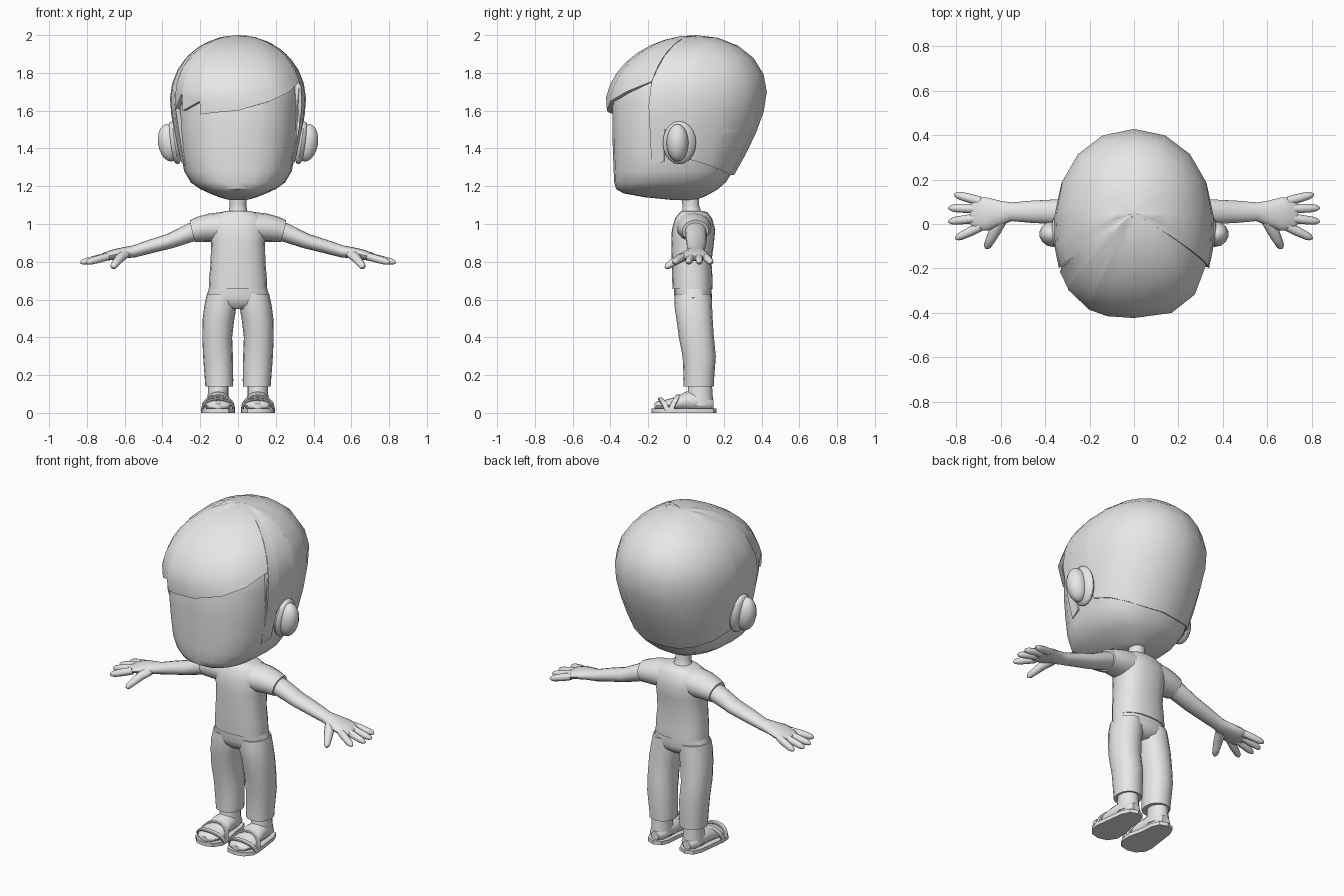
import bpy, math
from mathutils import Vector

if "Cube" in bpy.data.objects:
    bpy.data.objects.remove(bpy.data.objects["Cube"])

grey = bpy.data.materials.new("plain_grey")
grey.diffuse_color = (0.8, 0.8, 0.8, 1)
grey.use_nodes = True
grey.node_tree.nodes["Principled BSDF"].inputs["Base Color"].default_value = grey.diffuse_color


def add_mesh(name, verts, faces, mirror=False):
    me = bpy.data.meshes.new(name)
    me.from_pydata(verts, [], faces)
    me.materials.append(grey)
    ob = bpy.data.objects.new(name, me)
    bpy.context.collection.objects.link(ob)
    if mirror:
        ob.modifiers.new("mirror", 'MIRROR').use_mirror_merge = False
    return ob


def spow(v, p):
    return math.copysign(abs(v) ** p, v)


def tube(name, pts, up=(0, 1, 0), axis=None, n=2.0, sides=16, mirror=False):
    """Loft closed sections (x, y, z, side radius, up radius) along a path."""
    up, verts, faces = Vector(up), [], []
    P = [Vector(p[:3]) for p in pts]
    for i, p in enumerate(pts):
        t = Vector(axis) if axis else (P[min(i + 1, len(P) - 1)] - P[max(i - 1, 0)]).normalized()
        side = t.cross(up).normalized()
        nor = side.cross(t).normalized()
        for k in range(sides):
            a = 2 * math.pi * k / sides
            verts.append(P[i] + side * p[3] * spow(math.cos(a), 2 / n)
                         + nor * p[4] * spow(math.sin(a), 2 / n))
    # side x nor = -t, so rings wind clockwise about the path
    for i in range(len(pts) - 1):
        for k in range(sides):
            a, b = i * sides + k, i * sides + (k + 1) % sides
            faces.append((a, a + sides, b + sides, b))
    faces.append(list(range(sides)))
    faces.append([len(verts) - 1 - k for k in range(sides)])
    return add_mesh(name, verts, faces, mirror)


def ellipsoid(name, loc, rad, tilt=0):
    bpy.ops.mesh.primitive_uv_sphere_add(segments=14, ring_count=10)
    ob = bpy.context.object
    ob.name = name
    for v in ob.data.vertices:
        c = Vector((v.co.x * rad[0], v.co.y * rad[1], v.co.z * rad[2]))
        ca, sa = math.cos(tilt), math.sin(tilt)
        v.co = Vector((c.x * ca + c.z * sa, c.y, c.z * ca - c.x * sa)) + Vector(loc)
    ob.location = (0, 0, 0)
    ob.data.materials.append(grey)
    ob.modifiers.new("mirror", 'MIRROR').use_mirror_merge = False


# Head: height, half width, front y, back y
head = [(1.128, .05, -.08, .05), (1.142, .10, -.22, .09), (1.162, .15, -.33, .13),
        (1.185, .20, -.37, .17), (1.22, .25, -.38, .21), (1.28, .285, -.383, .25),
        (1.38, .305, -.387, .30), (1.5, .325, -.39, .36), (1.65, .33, -.39, .39),
        (1.75, .325, -.365, .38), (1.84, .27, -.29, .33), (1.92, .16, -.16, .22)]
tube("head", [(0, (f + b) / 2, z, w, (b - f) / 2) for z, w, f, b in head],
     axis=(0, 0, 1), n=2.5, sides=24)


# Hair: a dome whose lower edge follows (angle, height) pairs
def hair_point(theta, a):
    c, s = math.cos(theta), math.sin(theta)
    p = 2 / 2.6 if s < 0 else 2 / 2.1
    x, y = spow(c, p), spow(s, p)
    if a < 90:
        u = math.cos(math.radians(a))
        r = math.sin(math.radians(a))
        return (.36 * r * x, .425 * r * y + .05 * u, 1.66 + .34 * u)
    u = (a - 90) / 60
    depth = .425 * (1 - .1 * u if s < 0 else 1 - .4 * u ** 1.4)
    return (.36 * (1 - .2 * u ** 1.5) * x, depth * y, 1.66 - .4 * u)


side = [(-11, 1.5), (2, 1.5), (4, 1.34), (25, 1.31), (46, 1.28), (68, 1.26)]
edge = [(-180 - t, z) for t, z in reversed(side)]
edge += [(-168, 1.33), (-158, 1.31), (-155, 1.61), (-141.5, 1.69), (-141, 1.60),
         (-118.5, 1.65), (-118, 1.58), (-104, 1.59), (-90, 1.60), (-68, 1.65),
         (-45, 1.70), (-22.6, 1.755), (-22, 1.31), (-12, 1.33)]
edge += side + [(90, 1.26)]
rows, hv, hf = 9, [(0, .05, 2.0)], []
for t, z in edge:
    end = math.degrees(math.acos((z - 1.66) / .34)) if z > 1.66 else 90 + (1.66 - z) / .4 * 60
    hv += [hair_point(math.radians(t), end * (k + 1) / rows) for k in range(rows)]
for i in range(len(edge)):
    a, b = 1 + i * rows, 1 + (i + 1) % len(edge) * rows
    hf.append((0, a, b))
    hf += [(a + k, a + k + 1, b + k + 1, b + k) for k in range(rows - 1)]
hair = add_mesh("hair", hv, hf)
shell = hair.modifiers.new("thickness", 'SOLIDIFY')
shell.thickness, shell.offset = .022, -1

# Ears
ellipsoid("ear_rim", (.335, -.035, 1.43), (.035, .088, .115), .15)
ellipsoid("ear_lobe", (.365, -.045, 1.43), (.06, .058, .1), .15)

# Neck and shirt
tube("neck", [(0, .035, 1.03, .075, .07), (0, .03, 1.065, .05, .05),
              (0, .025, 1.1, .044, .044), (0, .02, 1.17, .05, .05)], axis=(0, 0, 1))
tube("shirt", [(0, .035, .655, .155, .106), (0, .033, .72, .152, .107),
               (0, .03, .8, .145, .105), (0, .035, .9, .143, .113),
               (0, .04, .97, .152, .115), (0, .04, 1.03, .14, .098),
               (0, .04, 1.06, .10, .075), (0, .035, 1.07, .06, .058)],
     axis=(0, 0, 1), n=2.4, sides=20)
tube("sleeve", [(.07, .04, .985, .095, .08), (.15, .045, .98, .09, .075),
                (.2, .048, .972, .08, .068), (.24, .05, .962, .07, .06)],
     up=(0, 0, 1), mirror=True)

# Arms, hands, fingers and thumbs
tube("arm", [(.18, .05, .975, .055, .05), (.25, .052, .955, .058, .05),
             (.36, .055, .91, .055, .04), (.46, .055, .882, .05, .036),
             (.55, .055, .855, .042, .032), (.6, .05, .848, .055, .03),
             (.66, .045, .838, .075, .027), (.71, .045, .825, .075, .022),
             (.735, .045, .82, .05, .012)], up=(0, 0, 1), mirror=True)
for name, y0, y1, x1 in (("index_finger", -.012, -.062, .795), ("middle_finger", .028, .012, .825),
                         ("ring_finger", .068, .072, .825), ("little_finger", .102, .132, .80)):
    pts = [(.69 + (x1 - .69) * t, y0 + (y1 - y0) * t, .828 - .03 * t, r, r)
           for t, r in ((0, .02), (.4, .021), (.85, .018), (1, .013), (1.08, .004))]
    tube(name, pts, up=(0, 0, 1), sides=10, mirror=True)
tube("thumb", [(.6, .02, .84, .03, .025), (.625, -.03, .82, .027, .024), (.645, -.07, .795, .022, .02),
               (.66, -.1, .775, .017, .017), (.664, -.11, .768, .006, .006)],
     up=(0, 0, 1), sides=10, mirror=True)

# Trousers
tube("trouser_hips", [(0, .035, .55, .09, .06), (0, .038, .575, .15, .09),
                      (0, .038, .61, .17, .1), (0, .035, .672, .15, .098)],
     axis=(0, 0, 1), n=2.4, sides=20)
tube("trouser_leg", [(.1, .068, .14, .073, .08), (.1, .068, .17, .075, .08),
                     (.106, .07, .3, .079, .088), (.11, .055, .4, .079, .093),
                     (.103, .045, .5, .084, .096), (.092, .038, .57, .086, .1),
                     (.085, .038, .63, .08, .097)], axis=(0, 0, 1), n=2.2, mirror=True)

# Feet
tube("ankle", [(.105, .07, .04, .06, .075), (.105, .075, .1, .055, .066),
               (.105, .075, .16, .055, .062)], axis=(0, 0, 1), mirror=True)
tube("foot", [(.105, -.168, .035, .025, .014), (.105, -.155, .038, .055, .022),
              (.105, -.11, .04, .077, .029), (.105, -.05, .048, .074, .038),
              (.105, .0, .06, .065, .052), (.105, .06, .06, .06, .055),
              (.105, .12, .05, .05, .04), (.105, .145, .045, .025, .025)],
     up=(0, 0, 1), axis=(0, 1, 0), mirror=True)

# Sandal sole: outline extruded upward
outline = [(.195, -.08), (.19, -.13), (.155, -.17), (.105, -.182), (.05, -.17), (.018, -.12),
           (.016, -.06), (.035, .02), (.042, .1), (.06, .145), (.105, .162), (.15, .145),
           (.172, .1), (.182, .02)]
m = len(outline)
outline.reverse()
sv = [(x, y, z) for z in (0, .022) for x, y in outline]
sf = [list(range(m))[::-1], list(range(m, 2 * m))]
sf += [(k, (k + 1) % m, (k + 1) % m + m, k + m) for k in range(m)]
add_mesh("sandal_sole", sv, sf, mirror=True)

# Sandal straps arching over each foot
for name, ya, yb in (("front_strap", -.1, -.135), ("rear_strap", -.08, -.04)):
    pts = []
    for k in range(9):
        a = math.pi * k / 8
        y = ya + (yb - ya) * math.sin(a)
        top = .074 if name == "front_strap" else .09
        pts.append((.105 - .083 * math.cos(a), y, .018 + (top - .018) * math.sin(a) ** .8, .007, .014))
    tube(name, pts, sides=8, n=4, mirror=True)

# Apply modifiers, fix normals and smooth every part
bpy.ops.object.select_all(action='SELECT')
bpy.context.view_layer.objects.active = hair
bpy.ops.object.convert(target='MESH')
bpy.ops.object.mode_set(mode='EDIT')
bpy.ops.mesh.select_all(action='SELECT')
bpy.ops.mesh.normals_make_consistent(inside=False)
bpy.ops.object.mode_set(mode='OBJECT')
bpy.ops.object.shade_smooth_by_angle(angle=math.radians(40))
